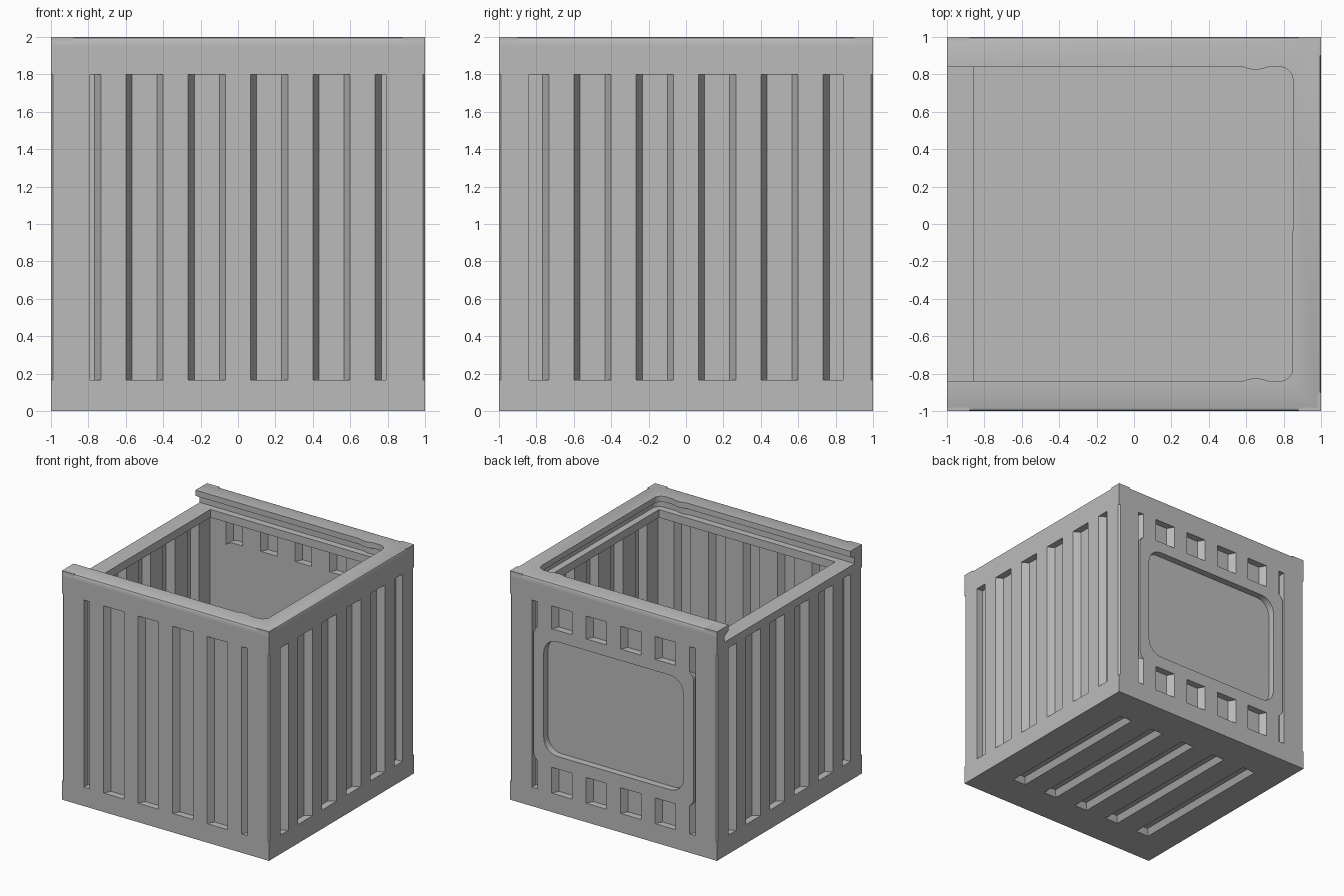
import bpy, bmesh, math
from mathutils import Matrix, Vector

if "Cube" in bpy.data.objects:
    bpy.data.objects.remove(bpy.data.objects["Cube"])

grey = bpy.data.materials.new("light_grey")
grey.diffuse_color = (0.5, 0.5, 0.5, 1)
grey.use_nodes = True
grey.node_tree.nodes["Principled BSDF"].inputs["Base Color"].default_value = grey.diffuse_color

RIDGES = [i / 3 for i in (-2, -1, 0, 1, 2)]
DEPTH, THICK = 0.06, 0.1      # corrugation depth, total wall depth
BAND, BEAM, LEDGE = 0.165, 1.8, 1.87


def loft(name, rings, wrap=False, turn=0):
    """Join equal closed rings of points; cap the ends, or wrap last to first."""
    bm = bmesh.new()
    rot = Matrix.Rotation(turn * math.pi / 2, 3, 'Z')
    vs = [[bm.verts.new(rot @ Vector(p)) for p in r] for r in rings]
    n = len(vs[0])
    pairs = list(zip(vs, vs[1:])) + ([(vs[-1], vs[0])] if wrap else [])
    for a, b in pairs:
        for i in range(n):
            bm.faces.new((a[i], a[(i + 1) % n], b[(i + 1) % n], b[i]))
    if not wrap:
        bm.faces.new(vs[0][::-1])
        bm.faces.new(vs[-1])
    bmesh.ops.recalc_face_normals(bm, faces=bm.faces)
    mesh = bpy.data.meshes.new(name)
    bm.to_mesh(mesh)
    bm.free()
    mesh.materials.append(grey)
    ob = bpy.data.objects.new(name, mesh)
    bpy.context.collection.objects.link(ob)
    return ob


def rect(x0, x1, y0, y1, z):
    return [(x0, y0, z), (x1, y0, z), (x1, y1, z), (x0, y1, z)]


def box(name, x0, x1, y0, y1, z0, z1):
    return loft(name, [rect(x0, x1, y0, y1, z0), rect(x0, x1, y0, y1, z1)])


def cut(ob, cutter):
    cutter.hide_render = True
    mod = ob.modifiers.new("cut", 'BOOLEAN')
    mod.operation, mod.solver, mod.object = 'DIFFERENCE', 'EXACT', cutter
    bpy.context.view_layer.objects.active = ob
    bpy.ops.object.modifier_apply(modifier=mod.name)
    bpy.data.objects.remove(cutter)


# Base tray with a sunken floor and five tapered grooves underneath
base = loft("base", [rect(-1, 1, -1, 1, 0), rect(-1, 1, -1, 1, BAND),
                     rect(-.9, .9, -.9, .9, BAND), rect(-.9, .9, -.9, .9, .1)])
for c in RIDGES:
    cut(base, loft("groove_cutter", [
        rect(c - .07, c + .07, -.695, .695, -.01),
        rect(c - .035, c + .035, -.66, .66, .05)]))


# Corrugated walls, posts included in the cross-section
def wall(name, turn, post, full):
    half = 1 if full else .95
    end = [(-1, .012), (-.988, 0)] if full else [(-half, 0)]
    pts = end + [(-post, 0), (-post, DEPTH)]
    for c in RIDGES:
        pts += [(c - .1, DEPTH), (c - .067, 0), (c + .067, 0), (c + .1, DEPTH)]
    pts += [(post, DEPTH), (post, 0)] + [(-t, d) for t, d in end[::-1]]
    pts.append((half, THICK))
    for c in RIDGES[::-1]:
        pts += [(c + .08, THICK), (c + .047, .04), (c - .047, .04), (c - .08, THICK)]
    pts.append((-half, THICK))
    return loft(name, [[(t, d - 1, z) for t, d in pts] for z in (.1, BEAM)], turn=turn)


wall("front_wall", 0, .79, True)
wall("right_wall", 1, .84, False)
back = wall("back_wall", 2, .79, True)
wall("left_wall", 3, .84, False)


# Back label panel: rounded plate with a rounded pocket
def rounded(hx, z0, z1, r, y):
    pts = []
    for k, (sx, z) in enumerate([(1, z1), (-1, z1), (-1, z0), (1, z0)]):
        cz = z - r if z == z1 else z + r
        for j in range(7):
            a = (k + j / 6) * math.pi / 2
            pts.append((sx * (hx - r) + r * math.cos(a), y, cz + r * math.sin(a)))
    return pts


cut(back, box("panel_cutter", -.73, .73, .8, 1.1, .45, 1.55))
loft("label_panel", [rounded(.775, .39, 1.6, .1, 1 - THICK),
                     rounded(.775, .39, 1.6, .1, 1),
                     rounded(.675, .5, 1.5, .13, 1),
                     rounded(.675, .5, 1.5, .13, 1 - DEPTH)])

# Upper beam whose top is the ledge for a sliding lid
loft("upper_beam", [rect(-1, 1, -1, 1, BEAM), rect(-1, 1, -1, 1, LEDGE),
                    rect(-.855, .85, -.84, .84, LEDGE),
                    rect(-.855, .85, -.84, .84, BEAM)], wrap=True)


# Three-sided rim with an undercut lid track, open on the left
def rim_ring(z, inner, outer):
    side = [(-1, inner), (.58, inner), (.615, inner - .011), (.65, inner - .016),
            (.685, inner - .011), (.72, inner)]
    r = .07
    for j in range(7):
        a = math.pi / 2 * (1 - j / 6)
        side.append((inner + .01 - r + r * math.cos(a), inner - r + r * math.sin(a)))
    pts = [(-1, -outer), (outer, -outer), (outer, outer), (-1, outer)] + side
    pts += [(x, -y) for x, y in side[-2::-1]]
    return [(x, y, z) for x, y in pts]


loft("rim", [rim_ring(LEDGE, .9, 1), rim_ring(1.92, .9, 1), rim_ring(1.95, .84, 1),
             rim_ring(1.98, .84, 1), rim_ring(1.994, .84, .994), rim_ring(2, .84, .98)])

# Square corner blocks filling the ends of the rounded rim edges
for sx in (-1, 1):
    for sy in (-1, 1):
        x, y = sorted((sx * .88, sx)), sorted((sy * .9, sy))
        box("corner_block", *x, *y, LEDGE, 2)

# Keep hard edges, soften only shallow ones
for ob in bpy.context.scene.objects:
    ob.select_set(True)
bpy.context.view_layer.objects.active = base
bpy.ops.object.shade_smooth_by_angle(angle=math.radians(25))
